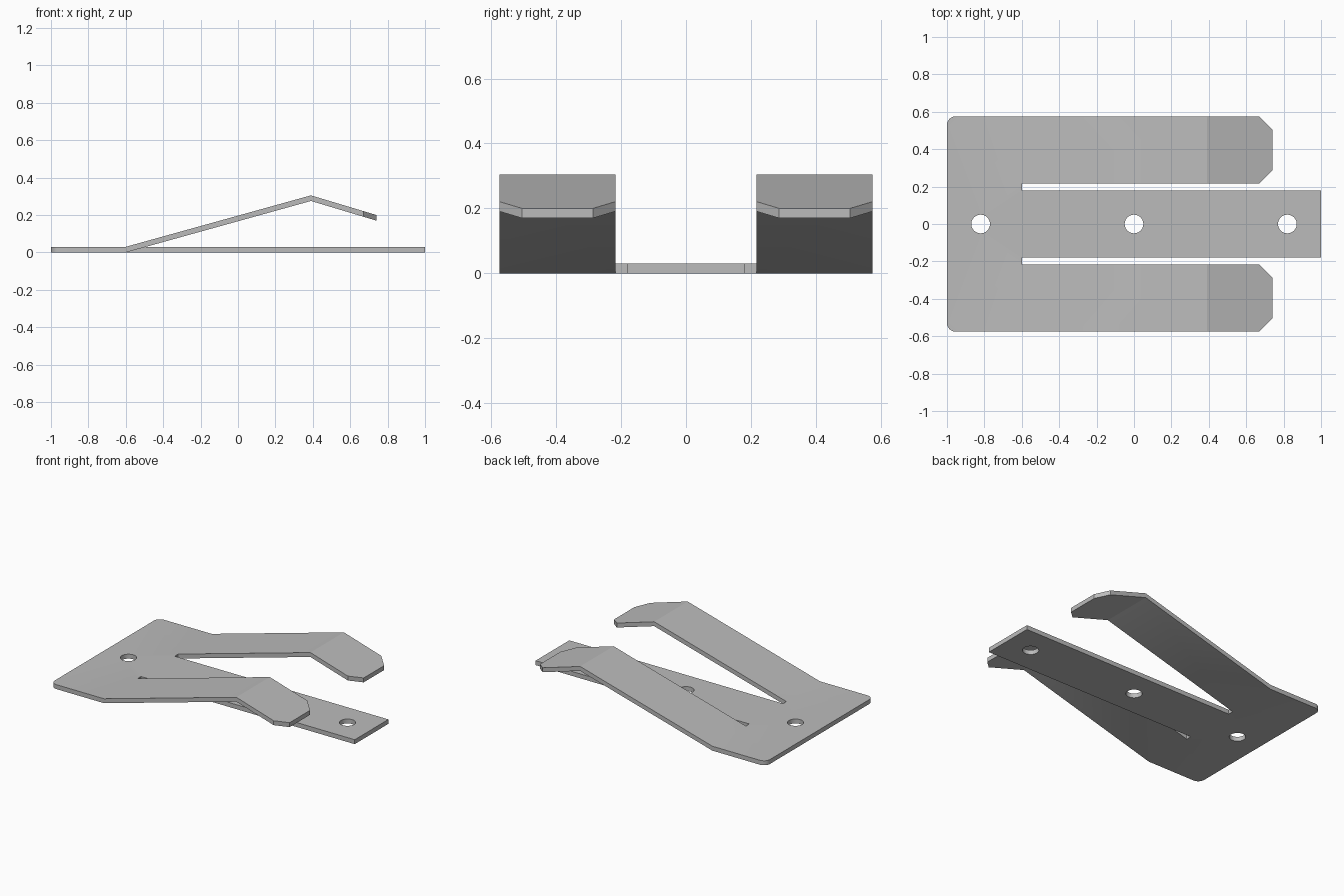
import bpy, bmesh, math

cube = bpy.data.objects.get("Cube")
if cube:
    bpy.data.objects.remove(cube, do_unlink=True)

THICK = 0.03
BEND, PEAK, TIP = -0.6, 0.39, 0.74     # x of the two folds and the arm ends
PEAK_Z, TIP_Z = 0.275, 0.17            # underside heights of the arms
HOLES = (-0.82, 0.0, 0.82)
HOLE_R = 0.05


def arc(cx, cy, r, start, end, steps):
    """Points along an arc, angles in degrees."""
    angles = [math.radians(start + (end - start) * i / steps) for i in range(steps + 1)]
    return [(cx + r * math.cos(a), cy + r * math.sin(a)) for a in angles]


def add_loop(bm, points):
    verts = [bm.verts.new((x, y, 0)) for x, y in points]
    for i, v in enumerate(verts):
        bm.edges.new((v, verts[(i + 1) % len(verts)]))


def lift(x):
    """Underside height of a sprung arm at x."""
    if x <= BEND:
        return 0.0
    if x <= PEAK:
        return PEAK_Z * (x - BEND) / (PEAK - BEND)
    return PEAK_Z + (TIP_Z - PEAK_Z) * (x - PEAK) / (TIP - PEAK)


# Half outline of the flat sheet: tongue, slot, arm with clipped tip, rounded corner
half = [(1.0, 0.18), (BEND, 0.18), (BEND, 0.217), (0.67, 0.217), (TIP, 0.287),
        (TIP, 0.505), (0.67, 0.575)] + arc(-0.955, 0.53, 0.045, 90, 180, 6)
outline = half + [(x, -y) for x, y in reversed(half)]

# Sheet with screw holes
bm = bmesh.new()
add_loop(bm, outline)
for hx in HOLES:
    add_loop(bm, arc(hx, 0, HOLE_R, 0, 360, 32)[:-1])
bmesh.ops.triangle_fill(bm, edges=bm.edges[:], use_beauty=True, normal=(0, 0, 1))

# Fold lines, then raise the arms
for fold in (BEND, PEAK):
    bmesh.ops.bisect_plane(bm, geom=bm.verts[:] + bm.edges[:] + bm.faces[:],
                           plane_co=(fold, 0, 0), plane_no=(1, 0, 0), dist=1e-5)
for v in bm.verts:
    if abs(v.co.y) > 0.2:
        v.co.z = lift(v.co.x)

# Sheet thickness
grown = bmesh.ops.extrude_face_region(bm, geom=bm.faces[:])["geom"]
top = [g for g in grown if isinstance(g, bmesh.types.BMVert)]
bmesh.ops.translate(bm, verts=top, vec=(0, 0, THICK))
bmesh.ops.recalc_face_normals(bm, faces=bm.faces[:])

mesh = bpy.data.meshes.new("spring_clip")
bm.to_mesh(mesh)
bm.free()
clip = bpy.data.objects.new("spring_clip", mesh)
bpy.context.collection.objects.link(clip)

# Grey metal
grey = bpy.data.materials.new("grey_metal")
grey.use_nodes = True
colour = (0.5, 0.5, 0.5, 1)
grey.diffuse_color = colour
grey.node_tree.nodes["Principled BSDF"].inputs["Base Color"].default_value = colour
mesh.materials.append(grey)

# Soft shading over the shallow folds, crisp rims
bpy.ops.object.select_all(action="DESELECT")
clip.select_set(True)
bpy.context.view_layer.objects.active = clip
bpy.ops.object.shade_smooth_by_angle(angle=math.radians(30))
